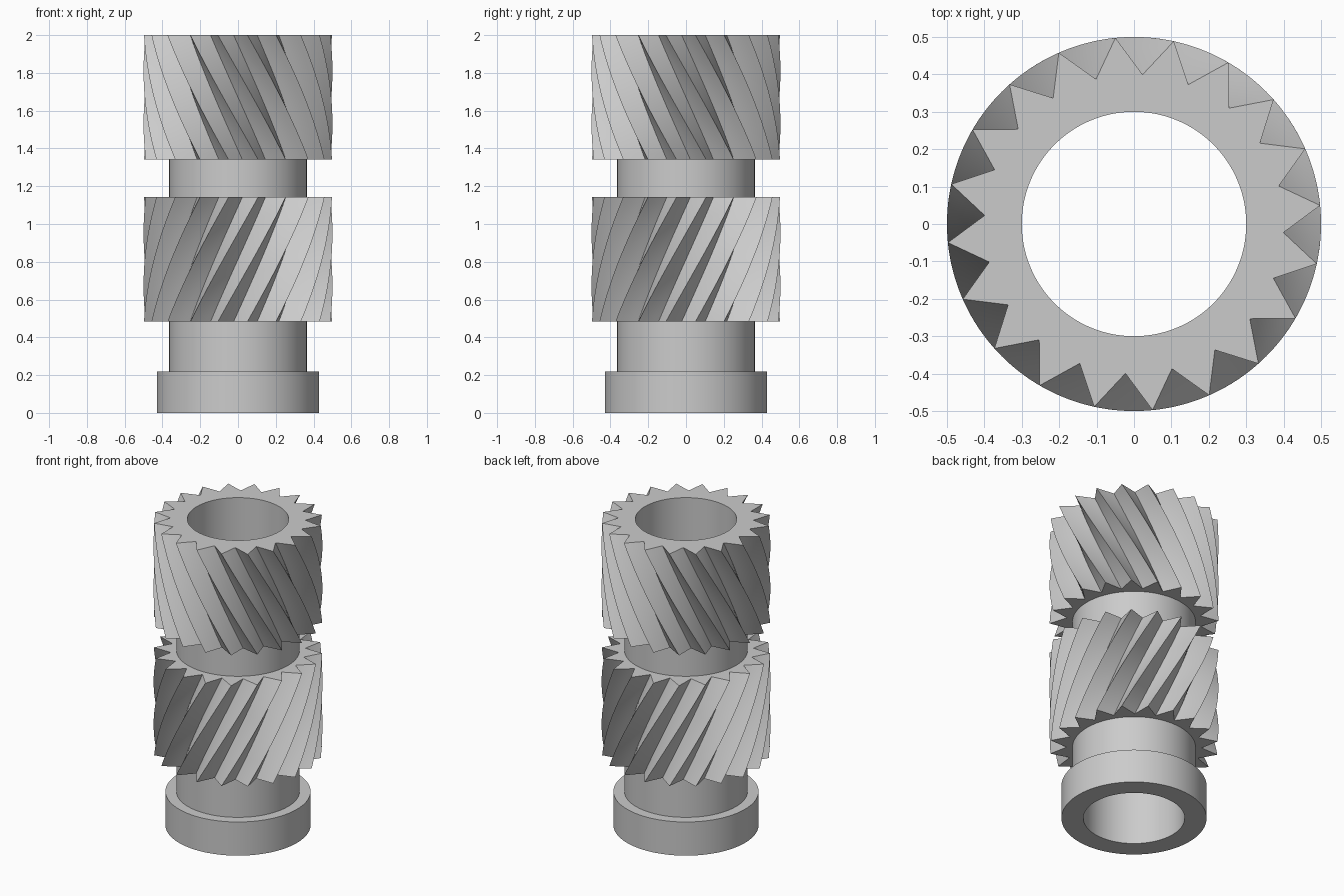
import bpy
import bmesh
from math import sin, cos, radians, pi

if "Cube" in bpy.data.objects:
    bpy.data.objects.remove(bpy.data.objects["Cube"])

TEETH = 20
PER_FLANK = 4                       # mesh steps along each tooth flank
N = TEETH * 2 * PER_FLANK
TIP, ROOT, BORE, NECK, COLLAR = 0.5, 0.4, 0.3, 0.365, 0.43
MID = radians(12.3)                 # tooth phase at the facing gear ends
END = MID - radians(42.6)           # tooth phase at the outer gear ends
STEPS = 20


def polar(r, a, z):
    return (r * cos(a), r * sin(a), z)


def circle(r, z, phase):
    return [polar(r, phase + 2 * pi * i / N, z) for i in range(N)]


def toothed(z, phase):
    """Ring of straight-sided V teeth, with a tip at the phase angle."""
    corners = [polar(ROOT if k % 2 else TIP, phase + pi * k / TEETH, z)
               for k in range(2 * TEETH)]
    ring = []
    for k, a in enumerate(corners):
        b = corners[(k + 1) % len(corners)]
        for j in range(PER_FLANK):
            t = j / PER_FLANK
            ring.append((a[0] + (b[0] - a[0]) * t, a[1] + (b[1] - a[1]) * t, z))
    return ring


def gear(z0, z1, a0, a1):
    return [toothed(z0 + (z1 - z0) * i / STEPS, a0 + (a1 - a0) * i / STEPS)
            for i in range(STEPS + 1)]


# Base collar and lower neck
rings = [circle(r, z, END) for r, z in
         ((BORE, 0), (COLLAR, 0), (COLLAR, 0.22), (NECK, 0.22), (NECK, 0.483))]
# Lower helical gear
rings += gear(0.483, 1.142, END, MID)
# Middle neck
rings += [circle(NECK, 1.142, MID), circle(NECK, 1.341, MID)]
# Upper helical gear, opposite hand
rings += gear(1.341, 2.0, MID, END)
# Bore mouth
rings.append(circle(BORE, 2.0, END))

# Skin the rings; the last joins the first to form the bore
bm = bmesh.new()
loops = [[bm.verts.new(p) for p in ring] for ring in rings]
for k, low in enumerate(loops):
    high = loops[(k + 1) % len(loops)]
    for i in range(N):
        j = (i + 1) % N
        bm.faces.new((low[i], low[j], high[j], high[i]))
bmesh.ops.recalc_face_normals(bm, faces=bm.faces)

mesh = bpy.data.meshes.new("double_helical_gear")
bm.to_mesh(mesh)
bm.free()
obj = bpy.data.objects.new("double_helical_gear", mesh)
bpy.context.collection.objects.link(obj)
bpy.context.view_layer.objects.active = obj
obj.select_set(True)
bpy.ops.object.shade_smooth_by_angle(angle=radians(30))
